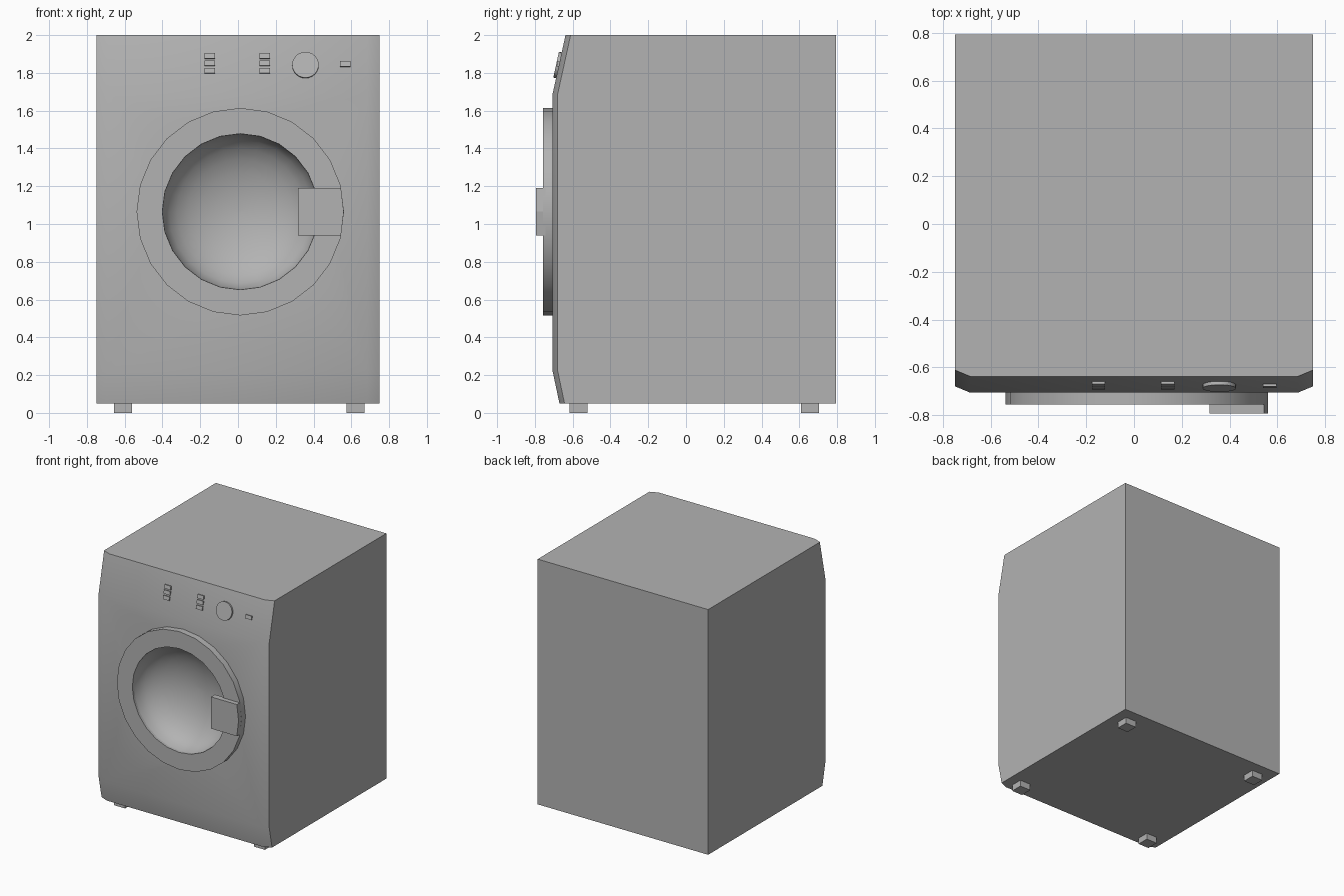
import bpy, bmesh, math
from mathutils import Matrix, Vector

if "Cube" in bpy.data.objects:
    bpy.data.objects.remove(bpy.data.objects["Cube"])

# One mid-grey finish for every part
GREY = bpy.data.materials.new("grey_enamel")
GREY.diffuse_color = (0.45, 0.45, 0.45, 1)
GREY.use_nodes = True
GREY.node_tree.nodes["Principled BSDF"].inputs["Base Color"].default_value = GREY.diffuse_color


def make(name, bm, smooth=None):
    bmesh.ops.recalc_face_normals(bm, faces=bm.faces)
    me = bpy.data.meshes.new(name)
    bm.to_mesh(me)
    bm.free()
    me.materials.append(GREY)
    ob = bpy.data.objects.new(name, me)
    bpy.context.collection.objects.link(ob)
    if smooth:
        bpy.ops.object.select_all(action='DESELECT')
        ob.select_set(True)
        bpy.context.view_layer.objects.active = ob
        bpy.ops.object.shade_smooth_by_angle(angle=math.radians(smooth))
    return ob


def box(name, centre, size, tilt=0.0):
    bm = bmesh.new()
    m = Matrix.Translation(centre) @ Matrix.Rotation(tilt, 4, 'X') @ Matrix.Diagonal((*size, 1))
    bmesh.ops.create_cube(bm, size=1, matrix=m)
    return make(name, bm)


def lathe(name, profile, cx, cz, sides, smooth=None):
    # profile of (radius, y) turned about the y axis, both ends closed
    bm = bmesh.new()
    rings = []
    for r, y in profile:
        rings.append([bm.verts.new((cx + r * math.sin(2 * math.pi * i / sides), y,
                                    cz + r * math.cos(2 * math.pi * i / sides)))
                      for i in range(sides)])
    for a, b in zip(rings, rings[1:]):
        for i in range(sides):
            j = (i + 1) % sides
            bm.faces.new((a[i], a[j], b[j], b[i]))
    bm.faces.new(rings[0])
    bm.faces.new(rings[-1])
    return make(name, bm, smooth)


# Cabinet: stacked outlines with a bent front and chamfered front corners
bm = bmesh.new()
rows = [(0.05, -0.67), (0.22, -0.706), (1.69, -0.706), (2.0, -0.638)]
rings = []
for z, y in rows:
    outline = [(-0.75, y + 0.027), (-0.685, y), (0.685, y), (0.75, y + 0.027), (0.75, 0.793), (-0.75, 0.793)]
    rings.append([bm.verts.new((px, py, z)) for px, py in outline])
for a, b in zip(rings, rings[1:]):
    for i in range(6):
        j = (i + 1) % 6
        bm.faces.new((a[i], a[j], b[j], b[i]))
bm.faces.new(rings[0])
bm.faces.new(rings[-1])
cabinet = make("cabinet", bm, 35)

# Opening behind the door
DX, DZ, SIDES = 0.012, 1.065, 24
cutter = lathe("door_opening_cutter", [(0.45, -0.9), (0.45, -0.4)], DX, DZ, SIDES)
cutter.hide_render = True
cutter.hide_viewport = True
cut = cabinet.modifiers.new("door_opening", 'BOOLEAN')
cut.operation = 'DIFFERENCE'
cut.object = cutter
cut.solver = 'EXACT'

# Door ring
ring = lathe("door_ring", [(0.549, -0.69), (0.549, -0.756), (0.413, -0.756), (0.413, -0.735), (0.44, -0.69)],
             DX, DZ, SIDES, 30)
bm = bmesh.new()
bm.from_mesh(ring.data)
bmesh.ops.delete(bm, geom=[f for f in bm.faces if len(f.verts) > 4], context='FACES')
bm.to_mesh(ring.data)
bm.free()

# Concave window bowl, open at the front
bowl_profile = [(0.414 * math.cos(math.radians(t)), -0.74 + 0.24 * math.sin(math.radians(t)))
                for t in (0, 12, 24, 36, 48, 60, 72, 82, 89)]
bowl = lathe("door_window_bowl", bowl_profile, DX, DZ, SIDES, 40)
bm = bmesh.new()
bm.from_mesh(bowl.data)
front = [f for f in bm.faces if len(f.verts) > 4 and f.calc_center_median().y < -0.7]
bmesh.ops.delete(bm, geom=front, context='FACES_ONLY')
bmesh.ops.reverse_faces(bm, faces=bm.faces)
bm.to_mesh(bowl.data)
bm.free()

# Door handle, its outer side following the ring
bm = bmesh.new()
plan = [(0.317, 0.938), (0.545, 0.938), (0.56, DZ), (0.545, 1.19), (0.317, 1.19)]
face = bm.faces.new([bm.verts.new((x, -0.793, z)) for x, z in plan])
ext = bmesh.ops.extrude_face_region(bm, geom=[face], use_keep_orig=True)
bmesh.ops.translate(bm, vec=(0, 0.048, 0),
                    verts=[v for v in ext["geom"] if isinstance(v, bmesh.types.BMVert)])
make("door_handle", bm)

# Controls on the sloped panel
SLOPE = 0.068 / 0.31
TILT = -math.atan(SLOPE)


def panel_y(z):
    return -0.706 + (z - 1.69) * SLOPE


for side, x in (("left", -0.149), ("right", 0.141)):
    for i, z in enumerate((1.889, 1.85, 1.81)):
        box(f"{side}_button_{i + 1}", (x, panel_y(z), z), (0.055, 0.022, 0.029), TILT)
box("power_button", (0.568, panel_y(1.846), 1.846), (0.056, 0.022, 0.028), TILT)

bm = bmesh.new()
m = (Matrix.Translation(Vector((0.357, panel_y(1.84), 1.84)))
     @ Matrix.Rotation(TILT + math.pi / 2, 4, 'X'))
bmesh.ops.create_cone(bm, cap_ends=True, segments=24, radius1=0.07, radius2=0.07, depth=0.03, matrix=m)
make("dial", bm, 30)

# Feet
for sx, fx in (("left", -0.61), ("right", 0.621)):
    for sy, fy in (("front", -0.569), ("back", 0.657)):
        box(f"{sy}_{sx}_foot", (fx, fy, 0.0275), (0.095, 0.095, 0.055))
